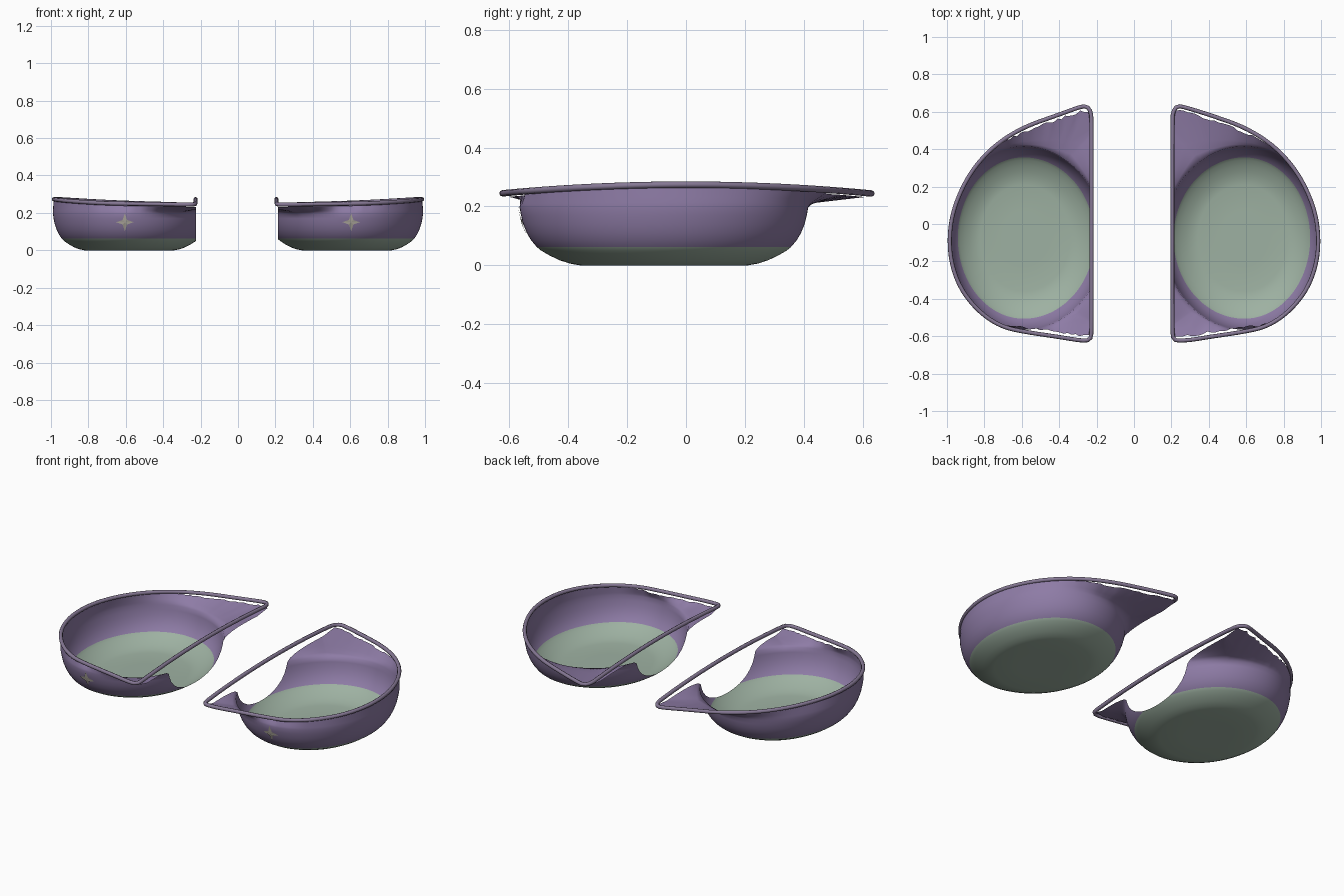
import bpy, bmesh, math, random
from mathutils import Vector

if "Cube" in bpy.data.objects:
    bpy.data.objects.remove(bpy.data.objects["Cube"])

random.seed(4)


def material(name, rgb):
    m = bpy.data.materials.new(name)
    m.diffuse_color = (*rgb, 1)
    m.use_nodes = True
    m.node_tree.nodes["Principled BSDF"].inputs["Base Color"].default_value = m.diffuse_color
    return m


PURPLE = material("purple", (0.27, 0.20, 0.38))
GREEN = material("green", (0.34, 0.44, 0.36))
RIM = material("rim_mauve", (0.24, 0.19, 0.30))
BEIGE = material("beige", (0.45, 0.42, 0.36))

# Bowl: centre, half widths and (scale, height) profile
CX, CY, RX, RX_IN, RY = 0.59, -0.075, 0.40, 0.43, 0.49
PROFILE = [(0.3, 0.0), (0.58, 0.0), (0.65, 0.006), (0.72, 0.017), (0.79, 0.033),
           (0.85, 0.05), (0.88, 0.062), (0.92, 0.085), (0.95, 0.11), (0.975, 0.14),
           (0.99, 0.17), (1.0, 0.197)]

# Rim outline seen from above
OUTLINE = [(0.23, 0.632), (0.27, 0.625), (0.40, 0.585), (0.60, 0.515), (0.76, 0.41),
           (0.88, 0.27), (0.96, 0.10), (0.988, -0.05), (0.98, -0.20), (0.93, -0.345),
           (0.83, -0.47), (0.71, -0.55), (0.58, -0.578), (0.40, -0.604), (0.30, -0.621),
           (0.23, -0.624), (0.208, -0.615), (0.205, -0.55), (0.205, 0.0),
           (0.205, 0.55), (0.208, 0.60)]


def chaikin(pts):
    out = []
    for a, b in zip(pts, pts[1:] + pts[:1]):
        out += [a.lerp(b, 0.25), a.lerp(b, 0.75)]
    return out


def resample(pts, n):
    loop = pts + pts[:1]
    total = sum((b - a).length for a, b in zip(loop, loop[1:]))
    out, walked, k = [], 0.0, 0
    for i in range(n):
        target = total * i / n
        while walked + (loop[k + 1] - loop[k]).length < target:
            walked += (loop[k + 1] - loop[k]).length
            k += 1
        seg = loop[k + 1] - loop[k]
        out.append(loop[k] + seg * ((target - walked) / seg.length))
    return out


def rim_height(y):
    return 0.244 + 0.030 * (1 - (y / 0.63) ** 2)


def finish(name, bm, mats, smooth=True):
    me = bpy.data.meshes.new(name)
    bm.normal_update()
    bm.to_mesh(me)
    bm.free()
    for m in mats:
        me.materials.append(m)
    for p in me.polygons:
        p.use_smooth = smooth
    ob = bpy.data.objects.new(name, me)
    bpy.context.collection.objects.link(ob)
    return ob


def make_shell(label, side, outline, cut):
    # Cup surface: elliptical bowl flaring out to the rim, cut on the inner side
    bm = bmesh.new()
    columns = []
    for p in outline:
        t = math.atan2((p.y - CY) / RY, (p.x - CX) / RX)
        c, s = math.cos(t), math.sin(t)
        rx = RX if c > 0 else RX_IN
        col = [Vector((CX + rx * c * k, CY + RY * s * k, z)) for k, z in PROFILE]
        # flange edge stops raggedly short of the rim near the corners
        flare = min(1, max(0, (0.80 - p.x) / 0.2))
        inset = flare * (0.024 + random.uniform(-0.007, 0.007))
        edge = Vector((p.x, p.y - math.copysign(inset, p.y - CY),
                       rim_height(p.y) - 0.012 * flare))
        if p.x < cut + 0.03:
            edge.x = cut - 0.09
        top = col[-1]
        for f, lift in ((0.12, 0.22), (0.35, 0.45), (0.65, 0.7), (1, 1)):
            q = top.lerp(edge, f)
            q.z = top.z + (edge.z - top.z) * lift
            col.append(q)
        columns.append([bm.verts.new((side * q.x, q.y, q.z)) for q in col])
    centre = bm.verts.new((side * CX, CY, 0))
    n = len(columns)
    for i in range(n):
        a, b = columns[i], columns[(i + 1) % n]
        bm.faces.new((centre, a[0], b[0])).material_index = 1
        for j in range(len(a) - 1):
            f = bm.faces.new((a[j], a[j + 1], b[j + 1], b[j]))
            f.material_index = 1 if j < 6 else 0
    bmesh.ops.bisect_plane(bm, geom=bm.verts[:] + bm.edges[:] + bm.faces[:],
                           plane_co=(side * cut, 0, 0), plane_no=(-side, 0, 0),
                           clear_outer=True)
    bmesh.ops.recalc_face_normals(bm, faces=bm.faces[:])
    finish(label + "_cup", bm, [PURPLE, GREEN])


def make_rim(label, side, outline):
    # Wire around the D-shaped opening
    cu = bpy.data.curves.new(label + "_rim", "CURVE")
    cu.dimensions = "3D"
    cu.bevel_depth = 0.011
    cu.bevel_resolution = 2
    sp = cu.splines.new("POLY")
    sp.points.add(len(outline) - 1)
    for pt, p in zip(sp.points, outline):
        pt.co = (side * p.x, p.y, rim_height(p.y), 1)
    sp.use_cyclic_u = True
    cu.materials.append(RIM)
    bpy.context.collection.objects.link(bpy.data.objects.new(label + "_rim", cu))


def wall_y(x, z):
    for (k0, z0), (k1, z1) in zip(PROFILE, PROFILE[1:]):
        if z0 <= z <= z1 and z1 > z0:
            k = k0 + (k1 - k0) * (z - z0) / (z1 - z0)
            return CY - RY * math.sqrt(max(0, k * k - ((x - CX) / RX) ** 2))
    return CY - RY


def make_star(label, side):
    # Four-pointed star lying on the front wall
    bm = bmesh.new()
    x0, z0 = 0.605, 0.15

    def vert(x, z):
        return bm.verts.new((side * x, wall_y(x, z) - 0.005, z))
    mid = vert(x0, z0)
    ring = []
    for i in range(8):
        r = 0.048 if i % 2 == 0 else 0.017
        a = i * math.pi / 4
        ring.append(vert(x0 + r * math.cos(a), z0 + r * math.sin(a)))
    for i in range(8):
        tri = (mid, ring[i], ring[(i + 1) % 8])
        bm.faces.new(tri if side > 0 else tri[::-1])
    finish(label + "_star", bm, [BEIGE], smooth=False)


# The two cups; the left one ends slightly further from the middle
for label, side, shift in (("right", 1, 0.0), ("left", -1, 0.022)):
    pts = [Vector((x + (shift if x < 0.3 else 0), y)) for x, y in OUTLINE]
    outline = resample(chaikin(chaikin(pts)), 160)
    make_shell(label, side, outline, 0.213 + shift * 0.5)
    make_rim(label, side, outline)
    make_star(label, side)
